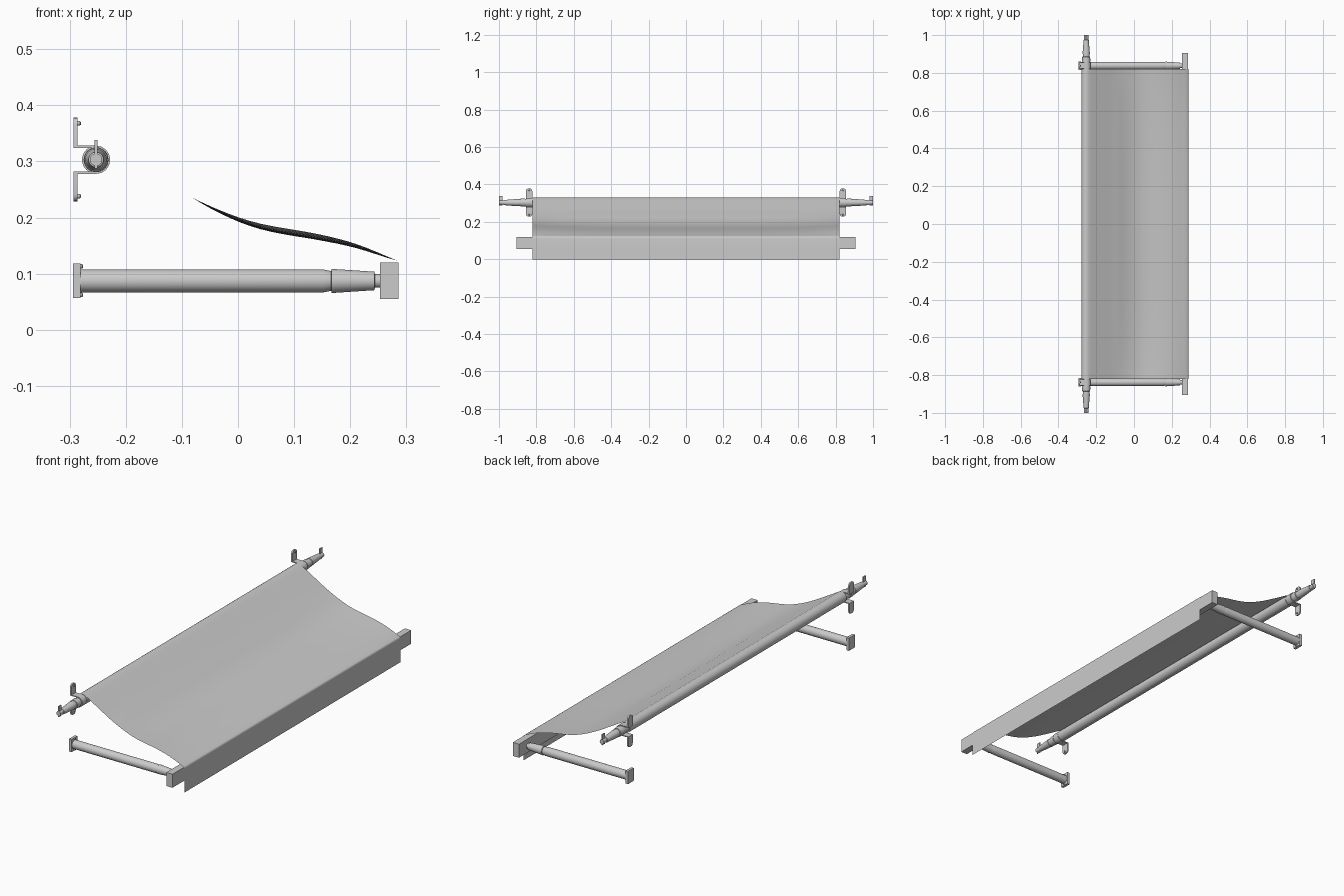
import bpy, bmesh, math
from mathutils import Vector

if "Cube" in bpy.data.objects:
    bpy.data.objects.remove(bpy.data.objects["Cube"])

ROLL_X, ROLL_Z = -0.253, 0.303      # roller axis
ARM_Z = 0.087                       # arm axis height
HALF = 0.82                         # half width of the fabric


def finish(name, bm, recalc=True):
    if recalc:
        bmesh.ops.recalc_face_normals(bm, faces=bm.faces)
    me = bpy.data.meshes.new(name)
    bm.to_mesh(me)
    bm.free()
    ob = bpy.data.objects.new(name, me)
    bpy.context.collection.objects.link(ob)
    return ob


def box(name, lo, hi):
    bm = bmesh.new()
    bmesh.ops.create_cube(bm, size=1)
    for v in bm.verts:
        v.co = Vector([(a + b) / 2 + c * abs(b - a) for a, b, c in zip(lo, hi, v.co)])
    return finish(name, bm)


def lathe(name, profile, origin, axis, n=32):
    """Solid of revolution from (distance, radius) pairs along an axis."""
    bm = bmesh.new()
    q = Vector((0, 0, 1)).rotation_difference(Vector(axis))
    rings = [[bm.verts.new(Vector(origin) + q @ Vector((r * math.cos(2 * math.pi * k / n),
                                                        r * math.sin(2 * math.pi * k / n), t)))
              for k in range(n)] for t, r in profile]
    for a, b in zip(rings, rings[1:]):
        for k in range(n):
            bm.faces.new((a[k], a[(k + 1) % n], b[(k + 1) % n], b[k]))
    bm.faces.new(rings[0])
    bm.faces.new(rings[-1])
    return finish(name, bm)


def catmull(pts, steps=4):
    p = [Vector(q) for q in pts]
    p = [2 * p[0] - p[1]] + p + [2 * p[-1] - p[-2]]
    out = []
    for a, b, c, d in zip(p, p[1:], p[2:], p[3:]):
        for k in range(steps):
            t = k / steps
            out.append(0.5 * (2 * b + (c - a) * t + (2 * a - 5 * b + 4 * c - d) * t * t
                              + (3 * b - a - 3 * c + d) * t ** 3))
    return out + [p[-2]]


def arc(r, a0, a1, n):
    return [(ROLL_X + r * math.cos(math.radians(a0 + (a1 - a0) * k / n)),
             ROLL_Z + r * math.sin(math.radians(a0 + (a1 - a0) * k / n))) for k in range(n + 1)]


# Fabric: wraps the roller, sags to the front bar, then hangs as a valance
wrap = [Vector(p) for p in arc(0.0262, 190, 66, 12)]
slope = catmull([(-0.241, 0.3265), (-0.17, 0.285), (-0.10, 0.245), (-0.03, 0.212), (0.04, 0.189),
                 (0.14, 0.171), (0.21, 0.153), (0.283, 0.1235)])
drop = [Vector(p) for p in ((0.2865, 0.121), (0.2885, 0.117), (0.289, 0.111), (0.289, 0.06), (0.289, 0))]
prof = wrap + slope + drop
bm = bmesh.new()
NY = 40
grid = []
for p in prof:
    s = min(max((p.x + 0.08) / 0.363, 0), 1)
    sag = 0.011 * math.sin(math.pi * s) ** 0.8 if 0 < s < 1 else 0
    row = []
    for j in range(NY + 1):
        v = -1 + 2 * j / NY
        row.append(bm.verts.new((p.x, v * HALF, p.y - sag * (1 - v ** 4))))
    grid.append(row)
for a, b in zip(grid, grid[1:]):
    for j in range(NY):
        bm.faces.new((a[j], b[j], b[j + 1], a[j + 1]))
finish("fabric", bm, recalc=False)

# Roller tube and front bar
lathe("roller_tube", [(0, 0.025), (2 * HALF, 0.025)], (ROLL_X, -HALF, ROLL_Z), (0, 1, 0))
box("front_bar", (0.253, -0.905, 0.055), (0.286, 0.905, 0.12))


def bracket(name, y0, y1):
    """Pipe-strap wall bracket with two flanges."""
    outer = [(-0.293, 0.378), (-0.286, 0.378), (-0.286, 0.328)] + arc(0.025, 90, -90, 16) \
        + [(-0.286, 0.278), (-0.286, 0.229), (-0.293, 0.229)]
    inner = [(-0.293, 0.282)] + arc(0.021, -90, 90, 16) + [(-0.293, 0.324)]
    b = bmesh.new()
    f = b.faces.new([b.verts.new((x, y0, z)) for x, z in outer + inner])
    ext = bmesh.ops.extrude_face_region(b, geom=[f])["geom"]
    bmesh.ops.translate(b, vec=(0, y1 - y0, 0), verts=[g for g in ext if isinstance(g, bmesh.types.BMVert)])
    tips = [e for e in b.edges if all(abs(v.co.z - 0.3035) > 0.07 for v in e.verts)
            and abs(e.verts[0].co.y - e.verts[1].co.y) < 1e-5
            and abs(e.verts[0].co.z - e.verts[1].co.z) < 1e-5]
    bmesh.ops.bevel(b, geom=tips, offset=0.012, segments=4, profile=0.5, affect='EDGES')
    return finish(name, b)


for side, s in (("left", -1), ("right", 1)):
    y = 0.838 * s
    # Roller end: shaft, collar, tapered drive and upright tab
    lathe(f"{side}_roller_end", [(0, 0.02), (0.04, 0.02), (0.041, 0.022), (0.065, 0.021),
                                 (0.066, 0.018), (0.08, 0.018), (0.081, 0.0195), (0.155, 0.0135),
                                 (0.156, 0.011), (0.18, 0.011)],
          (ROLL_X, 0.82 * s, ROLL_Z), (0, s, 0))
    box(f"{side}_roller_tab", (ROLL_X - 0.0025, 0.98 * s, 0.287), (ROLL_X + 0.0025, 1.0 * s, 0.338))
    bracket(f"{side}_roller_bracket", 0.822 * s, 0.855 * s)
    for z in (0.368, 0.238):
        lathe(f"{side}_bracket_screw", [(0, 0.004), (0.004, 0.004), (0.006, 0.0025)],
              (-0.286, y, z), (1, 0, 0), 12)
    # Arm: wall plate, tube, tapered sleeve and pin into the bar
    box(f"{side}_arm_plate", (-0.294, 0.816 * s, 0.057), (-0.281, 0.86 * s, 0.118))
    for z in (0.062, 0.113):
        lathe(f"{side}_plate_screw", [(0, 0.004), (0.003, 0.004), (0.005, 0.0025)],
              (-0.281, y, z), (1, 0, 0), 12)
    lathe(f"{side}_arm", [(0, 0.0205), (0.435, 0.0205), (0.449, 0.0175), (0.45, 0.0215),
                          (0.526, 0.0165), (0.527, 0.012), (0.54, 0.012)],
          (-0.283, y, ARM_Z), (1, 0, 0))

# Smooth shading with crisp edges
for ob in bpy.context.collection.objects:
    ob.select_set(True)
    bpy.context.view_layer.objects.active = ob
bpy.ops.object.shade_smooth_by_angle(angle=math.radians(35))
